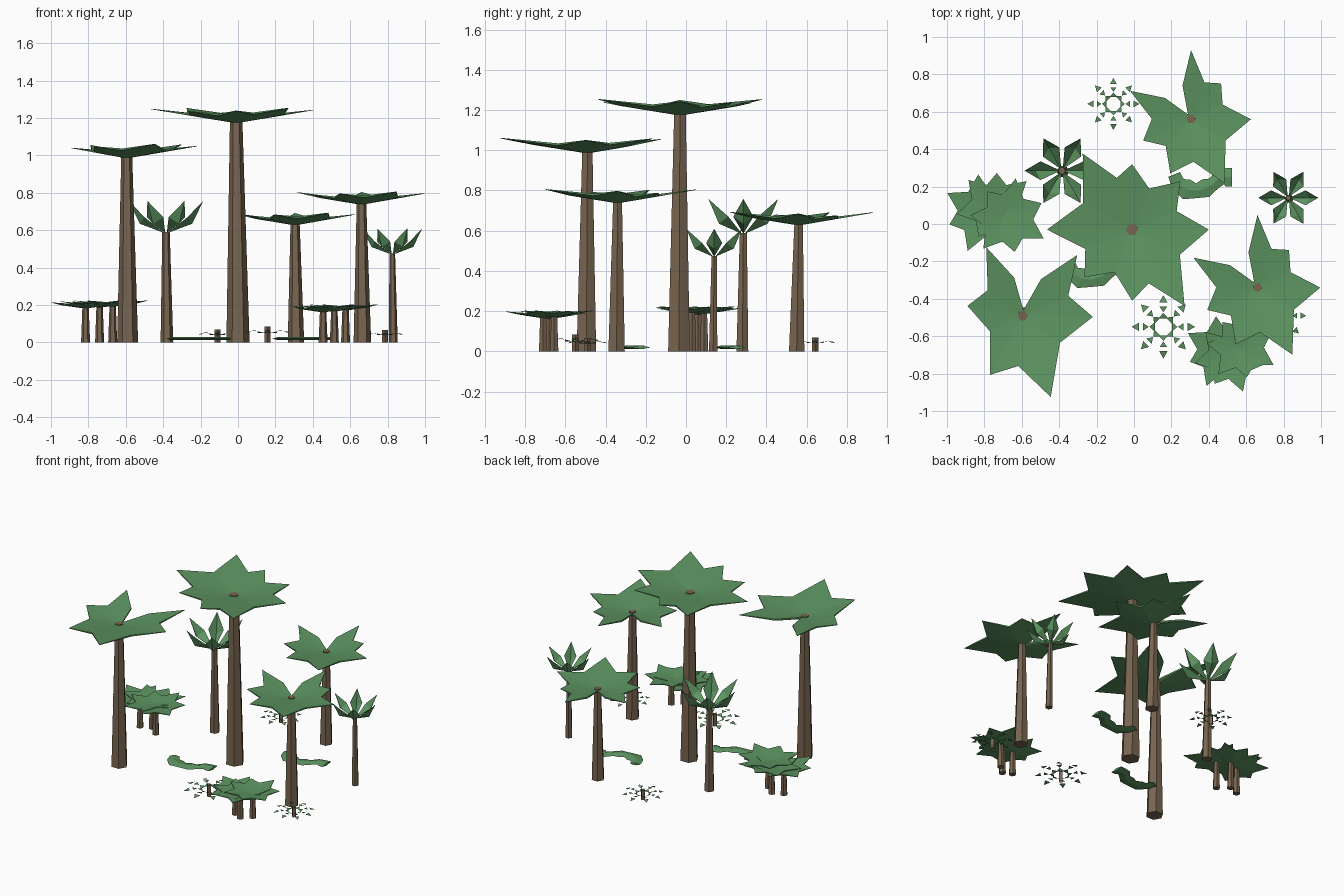
import bpy, bmesh
from math import sin, cos, pi, radians
from mathutils import Vector

if "Cube" in bpy.data.objects:
    bpy.data.objects.remove(bpy.data.objects["Cube"])


def material(name, col):
    m = bpy.data.materials.new(name)
    m.diffuse_color = col
    m.use_nodes = True
    m.node_tree.nodes["Principled BSDF"].inputs["Base Color"].default_value = m.diffuse_color
    return m


GREEN = material("leaf_green", (0.11, 0.30, 0.12, 1))
BROWN = material("bark_brown", (0.19, 0.13, 0.08, 1))


def make(name, verts, faces, mat):
    me = bpy.data.meshes.new(name)
    me.from_pydata(verts, [], faces)
    bm = bmesh.new()
    bm.from_mesh(me)
    bmesh.ops.recalc_face_normals(bm, faces=bm.faces)
    bm.to_mesh(me)
    bm.free()
    me.materials.append(mat)
    ob = bpy.data.objects.new(name, me)
    bpy.context.collection.objects.link(ob)
    return ob


def trunk(name, base, top, h, r0, r1, n=6):
    v = []
    for (x, y), z, r in ((base, 0, r0), (top, h, r1)):
        v += [(x + r * cos(2 * pi * i / n), y + r * sin(2 * pi * i / n), z) for i in range(n)]
    f = [(i, (i + 1) % n, n + (i + 1) % n, n + i) for i in range(n)]
    make(name, v, f + [tuple(range(n)), tuple(range(n, 2 * n))], BROWN)


def canopy(name, x, y, z, tips, rise, thick=0.018, notch=None, scale=1.0, turn=0):
    """Shallow star-shaped bowl; tips are (angle, radius) anticlockwise.
    The gap numbered notch is split nearly to the middle."""
    ring = []
    for i, (a, r) in enumerate(tips):
        b, s = tips[(i + 1) % len(tips)]
        gap = (b - a) % 360
        ring.append((a, r, True))
        if i == notch:
            ring += [(a + gap * .22, r * .5, False), (a + gap / 2, .03, False),
                     (a + gap * .78, s * .5, False)]
        else:
            ring.append((a + gap / 2, (r + s) / 2 * 0.72 * cos(radians(gap / 2)), False))
    biggest = max(r for _, r in tips)
    n = len(ring)
    v = []
    for layer in (0, 1):
        for a, r, tip in ring:
            a = radians(a + turn)
            d = layer * thick * (0.15 if tip else 0.6)
            v.append((x + scale * r * cos(a), y + scale * r * sin(a), z + rise * r / biggest - d))
    v += [(x, y, z), (x, y, z - thick)]
    f = []
    for i in range(n):
        j = (i + 1) % n
        f += [(i, j, 2 * n), (n + j, n + i, 2 * n + 1), (i, n + i, n + j, j)]
    make(name, v, f, GREEN)


# Tall broad-leaf trees
STAR8 = [(0, .41), (45, .365), (90, .35), (123, .485), (180, .455), (225, .36), (270, .38), (304.5, .495)]
STAR6 = [(-1, .375), (48, .436), (118, .415), (170, .30), (241, .362), (289, .46)]
STAR7 = [(0, .32), (50, .25), (90, .37), (155, .36), (204, .28), (249, .31), (297.5, .385)]
trees = [
    ("centre", (0, -.035), (-.01, -.03), 1.198, .062, .033, STAR8, None, 1, .065),
    ("left", (-.59, -.495), (-.595, -.49), 1.01, .056, .029, STAR6, 1, 1, .06),
    ("back", (.31, .55), (.305, .56), .652, .044, .024, STAR7, 2, 1, .05),
    ("right", (.665, -.345), (.66, -.34), .762, .047, .025, STAR7, 2, 1.05, .053),
]
for nm, base, top, h, r0, r1, tips, notch, s, rise in trees:
    trunk(nm + "_tree_trunk", base, top, h, r0, r1)
    canopy(nm + "_tree_canopy", *top, h - .008, tips, rise, notch=notch, scale=s)


# Slim palms with six folded, upward leaves
def palm(name, base, top, h, s, r0, r1):
    trunk(name + "_trunk", base, top, h, r0, r1)
    v, f = [], []
    for i in range(6):
        a = i * pi / 3
        k = len(v)
        for r, w, z in ((.008, 0, -.005), (.115, .05, .08), (.14, 0, .045), (.115, -.05, .08), (.20, 0, .168)):
            v.append((top[0] + s * (r * cos(a) - w * sin(a)),
                      top[1] + s * (r * sin(a) + w * cos(a)), h + s * z))
        f += [(k, k + 2, k + 1), (k, k + 3, k + 2), (k + 1, k + 2, k + 4), (k + 2, k + 3, k + 4)]
    make(name + "_leaves", v, f, GREEN)


palm("tall_palm", (-.38, .28), (-.385, .285), .59, 1.0, .034, .02)
palm("short_palm", (.83, .135), (.825, .14), .475, .8, .024, .015)

# Low clumps: three stems under overlapping stars
SMALL = [(0, .19), (48, .16), (95, .18), (150, .185), (200, .16), (250, .19), (305, .17)]


def clump(name, stems, h, s):
    for i, (x, y) in enumerate(stems):
        trunk(f"{name}_stem_{i}", (x, y), (x, y), h + .003 * i, .024, .017)
        canopy(f"{name}_canopy_{i}", x, y, h + .005 * i, SMALL, .022, .012, scale=s, turn=40 * i)


clump("left_clump", [(-.815, .06), (-.74, .09), (-.67, .03)], .193, 1.14)
clump("right_clump", [(.455, -.68), (.515, -.71), (.575, -.655)], .172, 1.04)


# Small ferns: hollow square stem and rings of little leaflets
def fern(name, x, y, s):
    n = 4
    v = [(x + .016 * cos(i * pi / 2), y + .016 * sin(i * pi / 2), z) for z in (0, .085 * s) for i in range(n)]
    make(name + "_stem", v, [(i, (i + 1) % n, n + (i + 1) % n, n + i) for i in range(n)], BROWN)
    v, f = [], []
    for i in range(8):
        a = i * pi / 4
        for r0, r1, w, z0, z1 in ((.045, .075, .026, .05, .06), (.108, .078, .02, .064, .06),
                                  (.13, .17, .022, .06, .05)):
            k = len(v)
            for r, t, z in ((r0, w, z0), (r0, -w, z0), (r1, 0, z1)):
                v.append((x + s * (r * cos(a) - t * sin(a)), y + s * (r * sin(a) + t * cos(a)), s * z))
            f.append((k, k + 1, k + 2))
    make(name + "_leaflets", v, f, GREEN)


fern("front_fern", .157, -.55, 1.0)
fern("back_fern", -.11, .642, .82)
fern("right_fern", .785, -.49, .8)


# Curved creepers lying on the ground, with a flared end
def creeper(name, dx, dy):
    path = [(.215, .265, .03), (.235, .215, .045), (.28, .185, .05), (.335, .178, .045),
            (.385, .192, .045), (.425, .215, .04), (.46, .25, .038), (.49, .25, .055), (.525, .25, .045)]
    v, f = [], []
    for i, (x, y, w) in enumerate(path):
        p, q = path[max(i - 1, 0)], path[min(i + 1, len(path) - 1)]
        d = Vector((q[0] - p[0], q[1] - p[1])).normalized()
        w *= 1 + .12 * (-1) ** i
        for t, z in ((w, .02), (0, .03), (-w, .02), (0, .012)):
            v.append((x + dx - d.y * t, y + dy + d.x * t, z))
    for i in range(len(path) - 1):
        f += [(4 * i + j, 4 * i + (j + 1) % 4, 4 * i + 4 + (j + 1) % 4, 4 * i + 4 + j) for j in range(4)]
    e = 4 * len(path)
    make(name, v, f + [(0, 1, 2, 3), (e - 4, e - 3, e - 2, e - 1)], GREEN)


creeper("back_creeper", 0, 0)
creeper("front_creeper", -.565, -.475)
